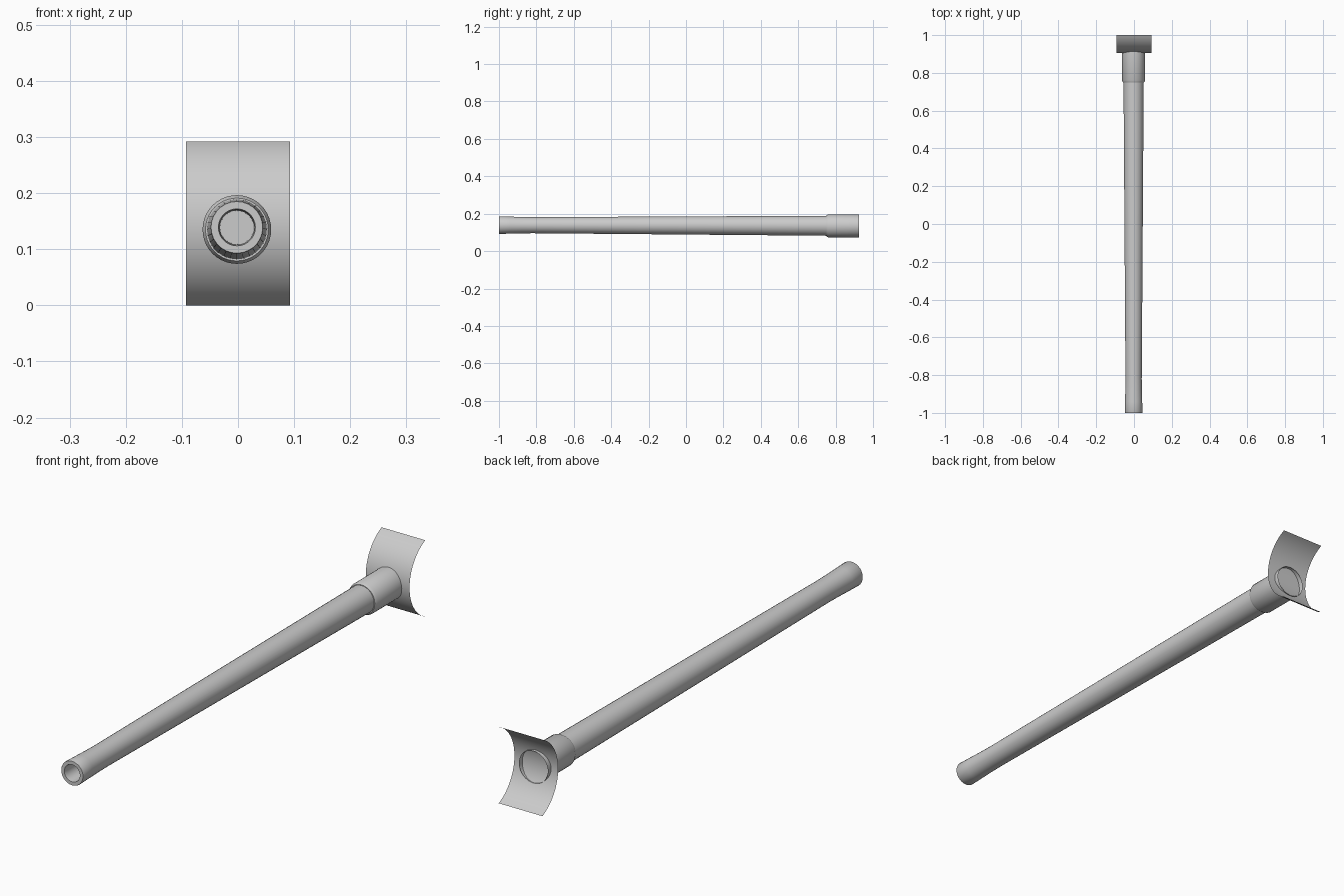
import bpy, bmesh, math
from mathutils import Vector

if "Cube" in bpy.data.objects:
    bpy.data.objects.remove(bpy.data.objects["Cube"])

grey = bpy.data.materials.new("light_grey")
grey.diffuse_color = (0.6, 0.6, 0.6, 1)
grey.use_nodes = True
grey.node_tree.nodes["Principled BSDF"].inputs["Base Color"].default_value = grey.diffuse_color
CX = -0.002


def finish(name, bm):
    mesh = bpy.data.meshes.new(name)
    bm.to_mesh(mesh)
    bm.free()
    mesh.materials.append(grey)
    ob = bpy.data.objects.new(name, mesh)
    bpy.context.collection.objects.link(ob)
    bpy.ops.object.select_all(action='DESELECT')
    ob.select_set(True)
    bpy.context.view_layer.objects.active = ob
    bpy.ops.object.shade_smooth_by_angle(angle=math.radians(30))
    return ob


def lathe(name, profile, axis_z, sides, cap_start=False):
    """Revolve (y, radius) points round a y-directed axis; axis_z gives its height at y."""
    bm = bmesh.new()
    rings = []
    for y, r in profile:
        rings.append([bm.verts.new((CX + r * math.cos(a), y, axis_z(y) + r * math.sin(a)))
                      for a in (2 * math.pi * i / sides for i in range(sides))])
    for a, b in zip(rings, rings[1:]):
        for i in range(sides):
            j = (i + 1) % sides
            bm.faces.new((a[i], b[i], b[j], a[j]))
    if cap_start:
        bm.faces.new(rings[0])
    return finish(name, bm)


# Tapered barrel with flared muzzle and blind bore, drooping slightly to the rear
lathe("barrel",
      [(-0.88, 0.030), (-0.985, 0.031), (-1.0, 0.033), (-1.0, 0.046), (-0.998, 0.047),
       (-0.94, 0.0455), (-0.88, 0.0437), (-0.82, 0.043), (0.77, 0.0535)],
      lambda y: 0.1355 - 0.002 * (y - 0.76), 28, cap_start=True)

# Sleeve at the root of the barrel, open at the rear
lathe("collar",
      [(0.75, 0.050), (0.75, 0.056), (0.76, 0.0612), (0.925, 0.0612)],
      lambda y: 0.1352, 40)

# Thin curved shield, bulging forward
bm = bmesh.new()
half_z, sag, half_x, steps = 0.146, 0.095, 0.0925, 32
radius = (half_z ** 2 + sag ** 2) / (2 * sag)
span = math.asin(half_z / radius)
rows = []
for i in range(steps + 1):
    a = -span + 2 * span * i / steps
    y = 1.0 - sag + radius * (1 - math.cos(a))
    z = half_z + radius * math.sin(a)
    rows.append([bm.verts.new(Vector((x, y, z))) for x in (-half_x, half_x)])
for p, q in zip(rows, rows[1:]):
    bm.faces.new((p[0], p[1], q[1], q[0]))
finish("shield", bm)
